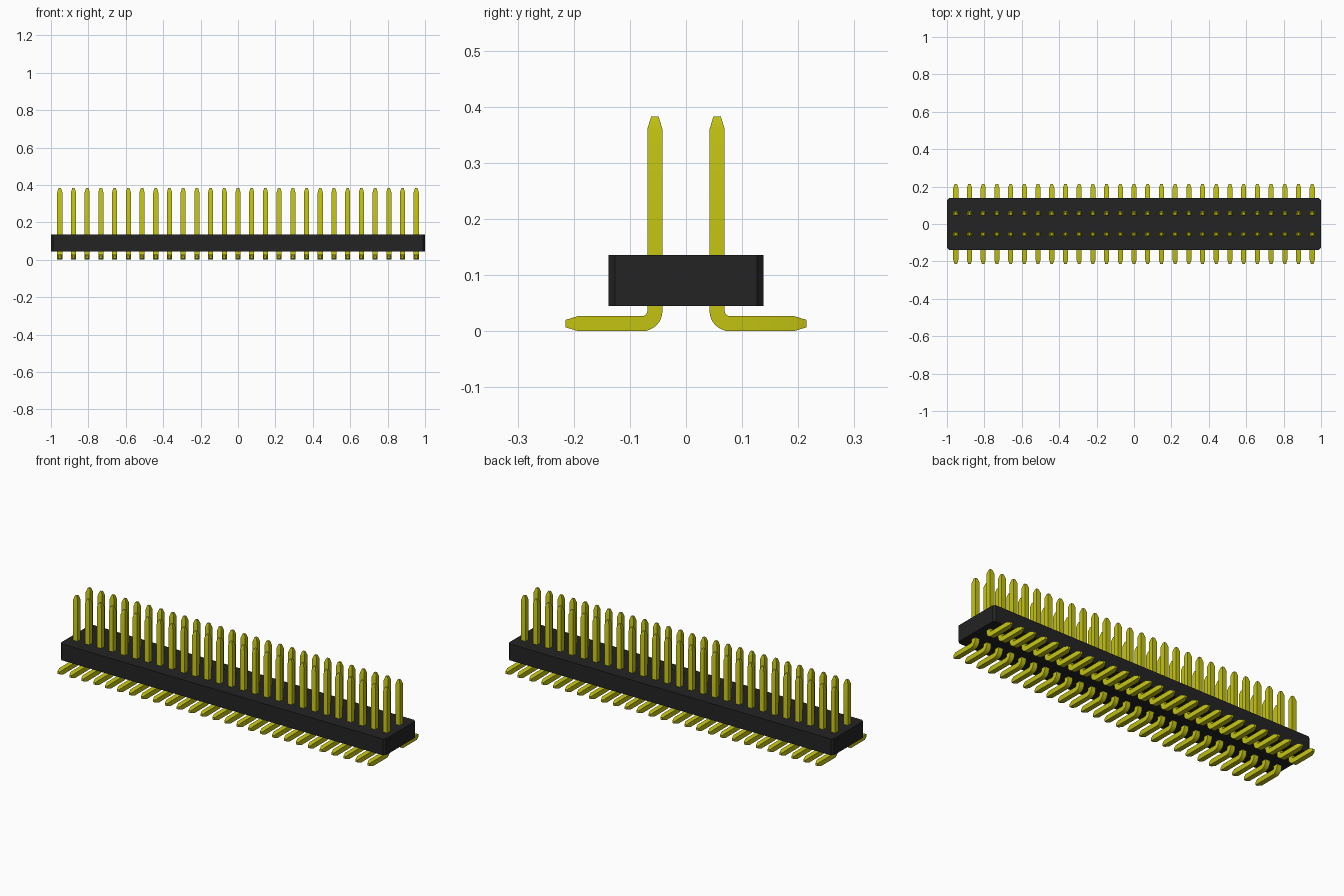
import bpy, bmesh, math

cube = bpy.data.objects.get("Cube")
if cube:
    bpy.data.objects.remove(cube, do_unlink=True)

PINS = 27
PITCH = 0.0733
HALF = 0.0135       # half of the pin thickness
TIP = 0.0065        # half of the pin thickness at its tips
ROW_Y = 0.0555      # row distance from the middle
BEND = 0.0225       # centreline bend radius


def material(name, color):
    mat = bpy.data.materials.new(name)
    mat.use_nodes = True
    mat.diffuse_color = color
    mat.node_tree.nodes["Principled BSDF"].inputs["Base Color"].default_value = color
    return mat


def finish(bm, name, mat):
    bmesh.ops.recalc_face_normals(bm, faces=bm.faces)
    mesh = bpy.data.meshes.new(name)
    bm.to_mesh(mesh)
    bm.free()
    mesh.materials.append(mat)
    obj = bpy.data.objects.new(name, mesh)
    bpy.context.collection.objects.link(obj)
    return obj


black = material("black plastic", (0.017, 0.017, 0.017, 1))
yellow = material("yellow metal", (0.54, 0.54, 0.006, 1))

# Housing: a bar with chamfered upright corners
bm = bmesh.new()
bmesh.ops.create_cube(bm, size=1)
for v in bm.verts:
    v.co.x *= 2.0
    v.co.y *= 0.277
    v.co.z = 0.0905 + v.co.z * 0.091
upright = [e for e in bm.edges if abs(e.verts[0].co.z - e.verts[1].co.z) > 0.01]
bmesh.ops.bevel(bm, geom=upright, offset=0.012, segments=1, affect='EDGES')
finish(bm, "housing", black)

# Pin path: y, z, angle of the section's thickness direction, half thickness
path = [(ROW_Y, 0.383, 0, TIP), (ROW_Y, 0.360, 0, HALF)]
cy, cz = ROW_Y + BEND, HALF + BEND
for i in range(9):
    a = math.radians(90) * i / 8
    path.append((cy - BEND * math.cos(a), cz - BEND * math.sin(a), a, HALF))
path += [(0.192, HALF, math.radians(90), HALF), (0.215, HALF, math.radians(90), TIP)]

# Square section swept along the path
bm = bmesh.new()
rings = []
for y, z, a, h in path:
    rings.append([bm.verts.new((sx * h, y + st * h * math.cos(a), z + st * h * math.sin(a)))
                  for sx, st in ((-1, -1), (1, -1), (1, 1), (-1, 1))])
for r0, r1 in zip(rings, rings[1:]):
    for i in range(4):
        j = (i + 1) % 4
        bm.faces.new((r0[i], r0[j], r1[j], r1[i]))
bm.faces.new(rings[0])
bm.faces.new(rings[-1])
pins = finish(bm, "contact_pins", yellow)
pins.location.x = -PITCH * (PINS - 1) / 2

# Repeat along the bar and mirror to the other row
row = pins.modifiers.new("row", 'ARRAY')
row.count = PINS
row.use_relative_offset = False
row.use_constant_offset = True
row.constant_offset_displace = (PITCH, 0, 0)
mirror = pins.modifiers.new("second_row", 'MIRROR')
mirror.use_axis = (False, True, False)

# Smooth bends, sharp pin edges
bpy.ops.object.select_all(action='DESELECT')
pins.select_set(True)
bpy.context.view_layer.objects.active = pins
bpy.ops.object.shade_smooth_by_angle(angle=math.radians(20))
